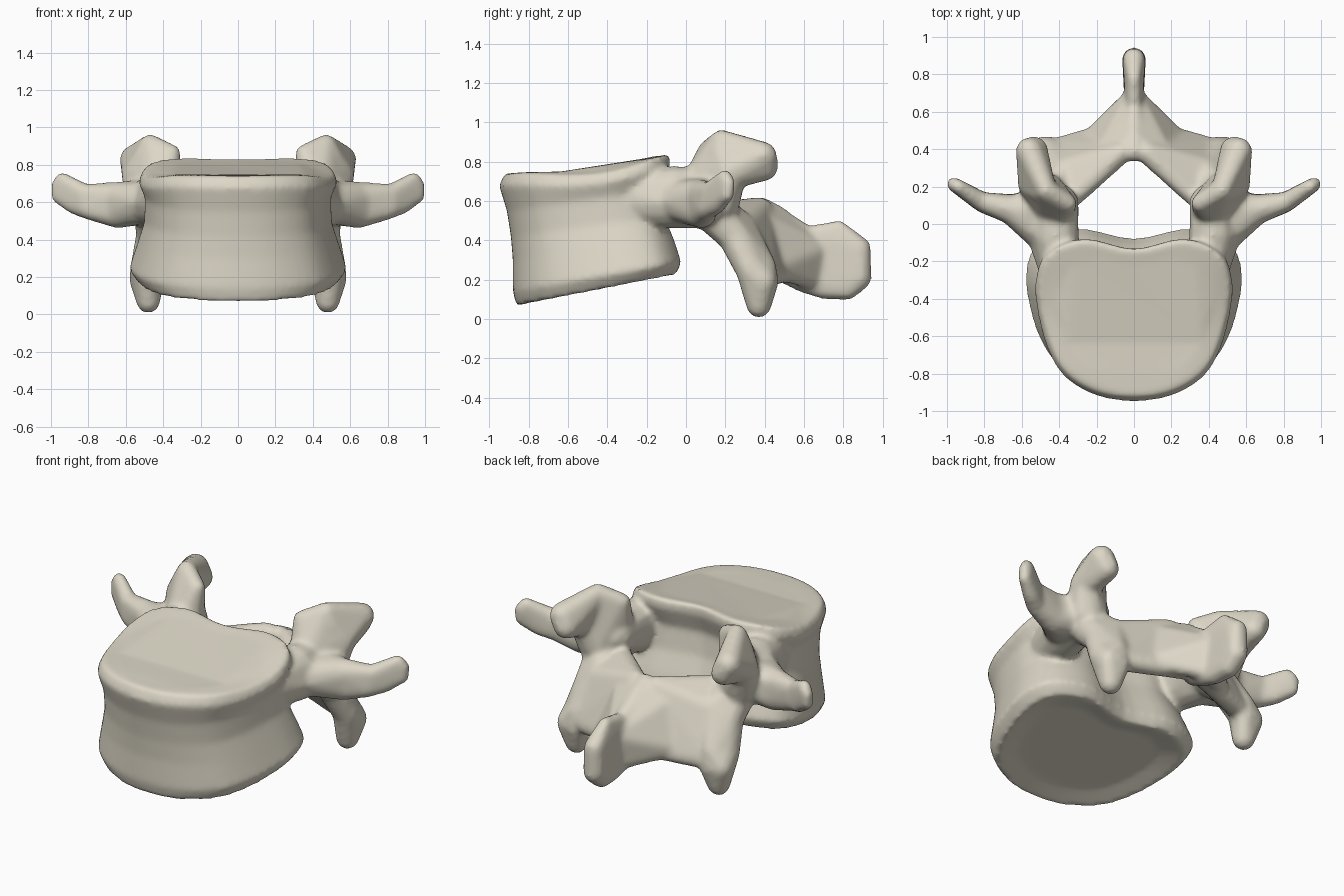
import bpy
import bmesh
from math import pi, sin
from mathutils import Vector

cube = bpy.data.objects.get("Cube")
if cube:
    bpy.data.objects.remove(cube, do_unlink=True)

# Unit ball directions shared by every rounded process
ball = bmesh.new()
bmesh.ops.create_icosphere(ball, subdivisions=2, radius=1)
directions = [v.co.copy() for v in ball.verts]
ball.free()

bm = bmesh.new()


def hull(balls):
    """Wrap a convex skin around balls given as (x, y, z, radius)."""
    verts = [bm.verts.new(Vector((x, y, z)) + d * r)
             for x, y, z, r in balls for d in directions]
    bmesh.ops.convex_hull(bm, input=verts)
    loose = [v for v in bm.verts if not v.link_faces]
    bmesh.ops.delete(bm, geom=loose, context="VERTS")


def chain(*stations, mirror=True):
    """Skin each consecutive pair of ball groups, on one or both sides."""
    for side in ((1, -1) if mirror else (1,)):
        groups = [[(side * x, y, z, r) for x, y, z, r in g] for g in stations]
        for a, b in zip(groups, groups[1:]):
            hull(a + b)


def smooth_loop(points, steps=4):
    """Closed spline through the points."""
    out, n = [], len(points)
    for i in range(n):
        a, b, c, d = (Vector(points[(i + k) % n]) for k in (-1, 0, 1, 2))
        for s in range(steps):
            t = s / steps
            out.append(0.5 * (2 * b + (c - a) * t + (2 * a - 5 * b + 4 * c - d) * t**2
                              + (3 * b - a - 3 * c + d) * t**3))
    return out


# Vertebral body: kidney outline lofted through tilted levels
half = [(0, 0), (.38, .035), (.7, .15), (.88, .33), (.98, .56),
        (1, .73), (.93, .88), (.73, .97), (.45, 1), (0, .94)]
outline = smooth_loop(half + [(-x, y) for x, y in half[-2:0:-1]])
# Each level: half width, front y, back y, front z, back z, side sag
levels = [
    (.40, -.74, -.17, .115, .235, 0),
    (.53, -.86, -.05, .065, .225, 0),
    (.58, -.88, -.025, .14, .29, 0),
    (.54, -.88, -.06, .30, .40, 0),
    (.50, -.89, -.11, .42, .52, 0),
    (.495, -.91, -.13, .55, .66, 0),
    (.53, -.95, -.08, .68, .78, .05),
    (.51, -.92, -.085, .74, .84, .06),
    (.42, -.82, -.18, .745, .82, .03),
]
rings = [[bm.verts.new((p.x * w, y0 + (y1 - y0) * p.y,
                        z0 + (z1 - z0) * p.y - sag * sin(pi * p.y) * p.x**2))
          for p in outline] for w, y0, y1, z0, z1, sag in levels]
for low, high in zip(rings, rings[1:]):
    for i in range(len(outline)):
        j = (i + 1) % len(outline)
        bm.faces.new((low[i], low[j], high[j], high[i]))
bm.faces.new(rings[0][::-1])
bm.faces.new(rings[-1])

# Pedicles
chain([(.39, -.26, .64, .11), (.39, -.26, .58, .11)],
      [(.42, -.06, .65, .13), (.44, -.06, .59, .13)],
      [(.41, .10, .65, .12), (.47, .08, .58, .12)])

# Superior articular processes: front root plate, then rear lobe
chain([(.42, .08, .67, .11), (.48, .16, .60, .12)],
      [(.355, .11, .86, .05), (.47, .18, .91, .055), (.54, .22, .74, .085)])
chain([(.47, .18, .91, .055), (.49, .18, .84, .07), (.54, .22, .74, .085)],
      [(.56, .39, .83, .075), (.53, .40, .77, .07)])

# Transverse processes
chain([(.48, -.04, .60, .11), (.50, .08, .60, .12)],
      [(.65, .075, .63, .08), (.65, .08, .54, .08)],
      [(.82, .12, .65, .05), (.80, .11, .56, .055)],
      [(.94, .20, .725, .037), (.965, .215, .69, .037),
       (.965, .21, .63, .035), (.88, .16, .58, .045)])

# Inferior articular processes
chain([(.45, .12, .56, .11), (.38, .17, .53, .07)],
      [(.46, .25, .42, .09), (.38, .28, .48, .07)],
      [(.50, .33, .25, .08), (.45, .39, .27, .07)],
      [(.48, .37, .07, .066), (.51, .39, .19, .075), (.45, .41, .18, .06)])

# Laminae
chain([(.33, .14, .55, .055), (.41, .28, .46, .07), (.43, .40, .22, .06)],
      [(.07, .38, .56, .06), (.05, .52, .24, .05)])

# Flares joining the laminae to the spinous process
chain([(.20, .30, .54, .05), (.24, .45, .26, .05)],
      [(0, .46, .54, .045), (0, .70, .36, .04), (0, .66, .19, .05)])

# Spinous process
chain([(0, .39, .56, .06), (0, .50, .23, .05)],
      [(0, .62, .43, .045), (0, .60, .18, .05)],
      [(0, .78, .465, .038), (0, .88, .36, .062), (0, .88, .21, .065),
       (0, .82, .155, .06), (0, .70, .15, .05)], mirror=False)

bmesh.ops.recalc_face_normals(bm, faces=bm.faces)
mesh = bpy.data.meshes.new("vertebra")
bm.to_mesh(mesh)
bm.free()
vertebra = bpy.data.objects.new("vertebra", mesh)
bpy.context.collection.objects.link(vertebra)

# Fuse the parts into one skin and soften the joins
fuse = vertebra.modifiers.new("fuse", "REMESH")
fuse.mode = "VOXEL"
fuse.voxel_size = 0.015
fuse.use_smooth_shade = True
soften = vertebra.modifiers.new("soften", "SMOOTH")
soften.factor = 0.5
soften.iterations = 10

# Bone colour
bone = bpy.data.materials.new("bone")
bone.use_nodes = True
colour = (.72, .68, .57, 1)
bone.diffuse_color = colour
bone.node_tree.nodes["Principled BSDF"].inputs["Base Color"].default_value = colour
mesh.materials.append(bone)
